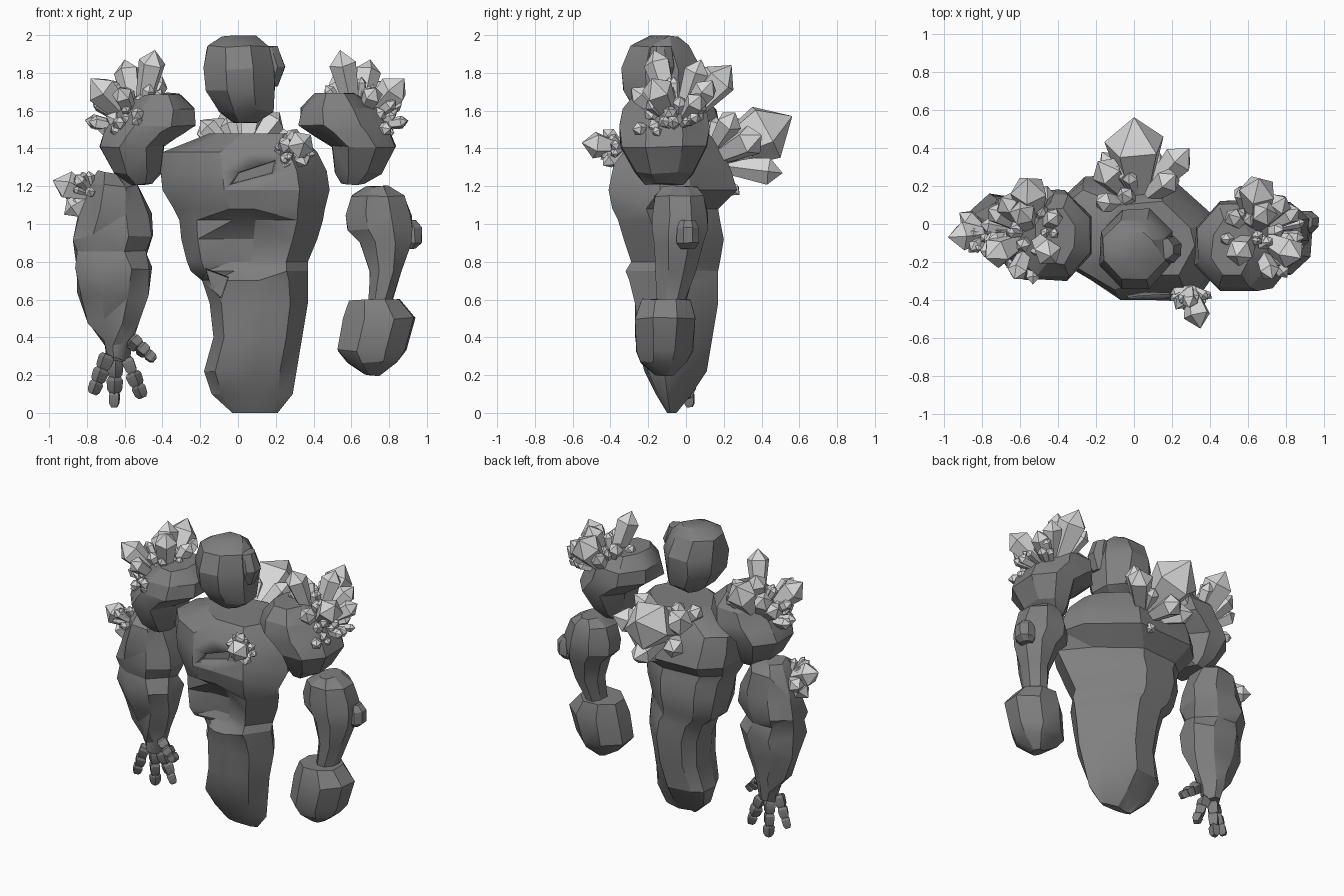
import bpy, bmesh, math, random
from mathutils import Vector

if "Cube" in bpy.data.objects:
    bpy.data.objects.remove(bpy.data.objects["Cube"])

random.seed(11)


def material(name, value):
    m = bpy.data.materials.new(name)
    m.diffuse_color = (value, value, value, 1)
    m.use_nodes = True
    m.node_tree.nodes["Principled BSDF"].inputs["Base Color"].default_value = m.diffuse_color
    return m


ROCK = material("dark rock", 0.215)
CRYSTAL = material("pale crystal", 0.68)


def finish(name, bm, mat, angle=25):
    bmesh.ops.recalc_face_normals(bm, faces=bm.faces)
    me = bpy.data.meshes.new(name)
    bm.to_mesh(me)
    bm.free()
    me.materials.append(mat)
    for p in me.polygons:
        p.use_smooth = True
    me.set_sharp_from_angle(angle=math.radians(angle))
    ob = bpy.data.objects.new(name, me)
    bpy.context.collection.objects.link(ob)
    return ob


def skin(bm, rings):
    """Bridge equal rings of points and cap both ends."""
    vs = [[bm.verts.new(p) for p in r] for r in rings]
    n = len(vs[0])
    for a, b in zip(vs, vs[1:]):
        for i in range(n):
            j = (i + 1) % n
            bm.faces.new((a[i], a[j], b[j], b[i]))
    bm.faces.new(vs[0])
    bm.faces.new(vs[-1][::-1])


def hull(name, points, mat=ROCK):
    bm = bmesh.new()
    for p in points:
        bm.verts.new(p)
    res = bmesh.ops.convex_hull(bm, input=bm.verts)
    loose = {g for g in res["geom_interior"] + res["geom_unused"]
             if isinstance(g, bmesh.types.BMVert)}
    bmesh.ops.delete(bm, geom=list(loose), context='VERTS')
    bmesh.ops.dissolve_limit(bm, angle_limit=math.radians(8), verts=bm.verts, edges=bm.edges)
    bmesh.ops.triangulate(bm, faces=[f for f in bm.faces if len(f.verts) > 3])
    return finish(name, bm, mat)


def rock(name, rows, jitter, n=8, convex=False):
    """Rough polygonal rock from (z, x0, x1, y0, y1) rows."""
    rings = []
    for z, x0, x1, y0, y1 in rows:
        ring = []
        for i in range(n):
            a = math.tau * (i + 0.5) / n
            j = [random.uniform(-jitter, jitter) for _ in range(3)]
            ring.append(((x0 + x1) / 2 + (x1 - x0) / 2 * 1.06 * math.cos(a) + j[0],
                         (y0 + y1) / 2 + (y1 - y0) / 2 * 1.06 * math.sin(a) + j[1],
                         z + j[2]))
        rings.append(ring)
    if convex:
        return hull(name, [p for r in rings for p in r])
    bm = bmesh.new()
    skin(bm, rings)
    bmesh.ops.triangulate(bm, faces=[f for f in bm.faces if len(f.verts) == 4])
    return finish(name, bm, ROCK)


def spindle(bm, a, b, r, profile, n=5):
    """Faceted body along a-b; profile holds (position, radius factor)."""
    a, b = Vector(a), Vector(b)
    q = (b - a).to_track_quat('Z', 'Y')
    turn = random.uniform(0, math.tau)
    skin(bm, [[a.lerp(b, t) + q @ Vector((r * k * math.cos(turn + math.tau * i / n),
                                         r * k * math.sin(turn + math.tau * i / n), 0))
               for i in range(n)] for t, k in profile])


def crystal(bm, a, b, r):
    """Narrow root, wide collar and a blunt point."""
    length = (Vector(b) - Vector(a)).length
    spindle(bm, a, b, r, ((0, .35), (max(.4, 1 - .95 * r / length), 1), (1, .02)))


def cluster(name, centre, tips, normal, count, reach, r):
    """Named large crystals plus small seeded ones around the normal."""
    bm = bmesh.new()
    for x, y, z, rad in tips:
        crystal(bm, centre, (x, y, z), rad)
    for _ in range(count):
        d = Vector([random.gauss(0, 1) for _ in range(3)]).normalized() * 0.95
        d = (d + Vector(normal).normalized()).normalized()
        tip = Vector(centre) + d * reach * random.uniform(0.8, 1.1)
        crystal(bm, centre, tip, r * random.uniform(0.75, 1.25))
    finish(name, bm, CRYSTAL, 5)


# Torso: z, left, right, front depth at left / middle / right, back
torso_rows = [
    (1.48, -.15, .32, -.20, -.27, -.27, .12), (1.38, -.40, .42, -.23, -.35, -.36, .20),
    (1.28, -.41, .47, -.25, -.38, -.39, .24), (1.18, -.40, .485, -.25, -.40, -.41, .27),
    (1.08, -.34, .46, -.25, -.37, -.39, .17), (1.02, -.31, .45, -.25, -.28, -.36, .18),
    (.92, -.30, .42, -.25, -.21, -.33, .20), (.80, -.27, .37, -.26, -.20, -.29, .18),
    (.75, -.25, .37, -.24, -.22, -.32, .17), (.70, -.19, .37, -.21, -.29, -.30, .17),
    (.58, -.15, .37, -.21, -.27, -.27, .17), (.40, -.13, .34, -.22, -.27, -.25, .14),
    (.22, -.18, .31, -.19, -.22, -.20, .11), (.10, -.14, .29, -.13, -.16, -.15, .03),
    (0.0, -.03, .21, -.09, -.10, -.10, -.05)]
rings = []
for z, x0, x1, yl, ym, yr, yb in torso_rows:
    w, d = x1 - x0, yb - min(yl, ym, yr)
    f = yb - d
    # the back right corner is cut off by one broad facet, more so lower down
    e, g, h = ((1, .4), (.95, .64), .64) if z > 1.1 else ((1, .32), (.82, .64), .5)
    rings.append([(x0 + u * w, y, z) for u, y in (
        (.12, yl), (.37, ym), (.53, ym), (.82, yr), (e[0], f + e[1] * d),
        (g[0], f + g[1] * d), (h, yb), (.16, yb - .02), (.02, f + .8 * d), (0, f + .45 * d))])
bm = bmesh.new()
skin(bm, rings)
bmesh.ops.triangulate(bm, faces=[g for g in bm.faces if len(g.verts) == 4])
torso = finish("torso", bm, ROCK)

# Cracks cut into the chest and belly
cuts = [("chest_crack_cutter", [(-.08, 1.19), (.22, 1.27), (.24, 1.36), (-.03, 1.27)], -.34),
        ("belly_crack_cutter", [(-.19, .79), (-.03, .73), (-.08, .58), (-.15, .64)], -.15)]
for name, outline, depth in cuts:
    c = Vector((sum(p[0] for p in outline) / 4, sum(p[1] for p in outline) / 4))
    cutter = hull(name, [(x, -.6, z) for x, z in outline] +
                  [(c.x + (x - c.x) * .7, depth, c.y + (z - c.y) * .7) for x, z in outline])
    cutter.hide_render = True
    cutter.hide_viewport = True
    mod = torso.modifiers.new(name, 'BOOLEAN')
    mod.operation, mod.object, mod.solver = 'DIFFERENCE', cutter, 'EXACT'

# Head with a single ear knob
rock("head", [(1.99, -.08, .10, -.20, -.04), (1.94, -.17, .17, -.29, .02),
              (1.82, -.18, .20, -.34, .08), (1.70, -.17, .20, -.33, .08),
              (1.60, -.11, .19, -.28, .04), (1.54, -.03, .11, -.20, -.04)], .008, 8, True)
rock("ear", [(1.94, .10, .21, -.19, -.08), (1.83, .10, .25, -.21, -.06),
             (1.73, .10, .21, -.19, -.08)], .004, 8, True)

# Shoulders, overhanging toward the neck, with crystals on top
shoulder_rows = [
    (1.21, -.57, -.45, -.20, .02), (1.27, -.66, -.41, -.25, .07), (1.41, -.735, -.39, -.32, .14),
    (1.48, -.71, -.28, -.33, .15), (1.52, -.69, -.22, -.33, .15), (1.61, -.63, -.23, -.31, .13),
    (1.69, -.52, -.31, -.24, .05)]
tips = [(-.44, -.17, 1.92, .075), (-.56, .24, 1.84, .10), (-.60, .08, 1.87, .07),
        (-.78, -.18, 1.77, .085), (-.77, .08, 1.68, .06), (-.63, -.29, 1.72, .055),
        (-.40, .05, 1.78, .05), (-.70, .14, 1.76, .065), (-.46, .2, 1.74, .05)]
for side, flip in (("left", False), ("right", True)):
    dy = -.025 if flip else .03
    rock(side + "_shoulder", [
        (z, .1 - b if flip else a, .1 - a if flip else b, c + dy, d + dy)
        for z, a, b, c, d in shoulder_rows], .007)
    cluster(side + "_shoulder_crystals", (.63 if flip else -.53, -.05, 1.5),
            [(.1 - x if flip else x, y, z, r) for x, y, z, r in tips],
            (.5 if flip else -.5, -.15, 1), 26, .27, .034)

# Rough forearm with an open hand
rock("left_forearm", [
    (1.27, -.74, -.62, -.08, .06), (1.20, -.79, -.53, -.16, .12), (1.05, -.84, -.47, -.19, .15),
    (.93, -.88, -.46, -.19, .15), (.85, -.86, -.49, -.17, .13), (.76, -.86, -.45, -.19, .13),
    (.62, -.84, -.48, -.15, .10), (.48, -.78, -.54, -.11, .08), (.37, -.72, -.57, -.08, .06),
    (.28, -.70, -.58, -.06, .05)], .018)
fingers = [("thumb", (-.57, -.04, .39), (-.44, -.06, .28)),
           ("outer_finger", (-.69, -.04, .31), (-.77, -.03, .10)),
           ("middle_finger", (-.65, .0, .28), (-.655, .02, .03)),
           ("inner_finger", (-.59, .0, .29), (-.505, .01, .08))]
for name, a, b in fingers:
    bm = bmesh.new()
    a, b = Vector(a), Vector(b)
    for t0, t1, r in ((0, .4, .045), (.36, .72, .044), (.68, 1, .038)):
        spindle(bm, a.lerp(b, t0), a.lerp(b, t1), r,
                ((0, .75), (.2, 1), (.75, .9), (1, .55)), 4)
    finish(name, bm, ROCK)

# Smooth forearm with elbow knob and club fist
rock("right_forearm", [
    (1.20, .68, .80, -.12, .06), (1.15, .60, .88, -.17, .10), (1.05, .57, .92, -.18, .12),
    (.97, .58, .93, -.18, .12), (.90, .64, .92, -.17, .10), (.75, .70, .87, -.16, .05),
    (.60, .69, .82, -.16, .0), (.50, .69, .82, -.15, .0)], .006)
rock("elbow_knob", [(1.02, .86, .94, -.03, .05), (.98, .84, .975, -.05, .07),
                    (.90, .84, .975, -.05, .07), (.87, .86, .94, -.03, .05)], .003, 8, True)
rock("fist", [(.60, .59, .86, -.24, .03), (.50, .55, .94, -.27, .05), (.33, .525, .89, -.265, .035),
              (.27, .58, .85, -.24, .0), (.20, .67, .75, -.16, -.07)], .006, 8, True)

# Remaining crystal growths
cluster("elbow_crystals", (-.77, -.05, 1.15),
        [(-.98, -.07, 1.23, .08), (-.92, -.04, 1.05, .06), (-.86, -.14, 1.26, .04),
         (-.92, .06, 1.15, .055)], (-1, -.3, .2), 10, .15, .024)
cluster("chest_crystals", (.30, -.33, 1.40),
        [(.35, -.55, 1.43, .075), (.22, -.45, 1.43, .045), (.36, -.44, 1.31, .045),
         (.29, -.44, 1.50, .045)], (0, -1, 0), 14, .13, .026)
cluster("back_crystals", (.02, .10, 1.32),
        [(0, .56, 1.57, .165), (.05, .51, 1.27, .075), (.29, .40, 1.47, .085),
         (-.19, .33, 1.55, .09), (.22, .26, 1.59, .07), (-.2, .12, 1.55, .055),
         (-.17, .38, 1.33, .07)], (0, 1, .5), 6, .3, .045)
